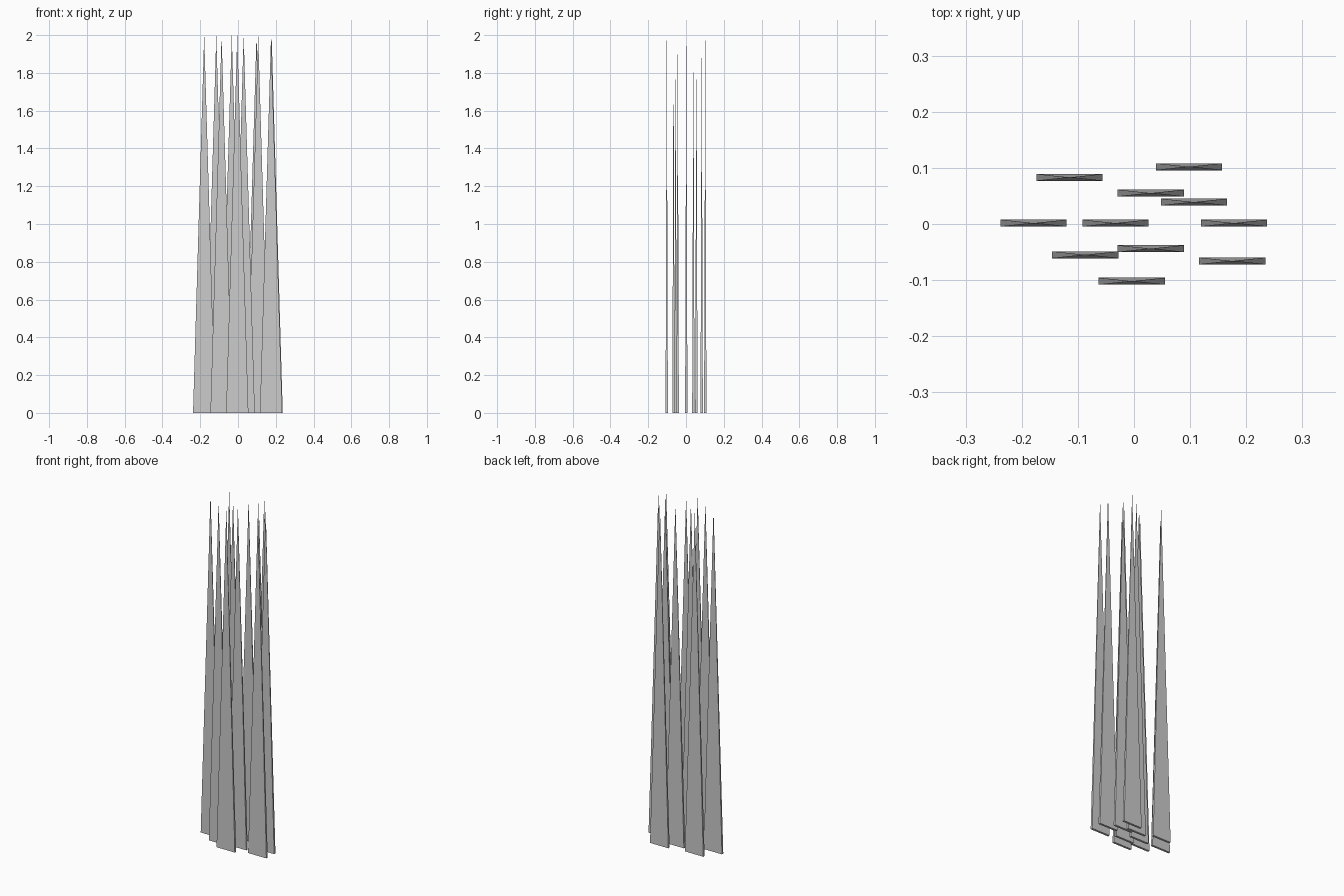
import bpy, bmesh

if "Cube" in bpy.data.objects:
    bpy.data.objects.remove(bpy.data.objects["Cube"])

WIDTH, DEPTH, HEIGHT = 0.118, 0.0125, 2.0

# Centre of every blade on the ground
SPOTS = [
    (0.098, 0.102), (-0.115, 0.083), (0.030, 0.055), (0.107, 0.039),
    (-0.179, 0.0015), (-0.033, 0.0015), (0.178, 0.0015),
    (-0.087, -0.055), (0.030, -0.044), (-0.004, -0.102), (0.175, -0.066),
]


def blade_mesh():
    # Tall, thin four-sided spike on a rectangular base
    bm = bmesh.new()
    w, d = WIDTH / 2, DEPTH / 2
    base = [bm.verts.new((x, y, 0)) for x, y in ((-w, -d), (w, -d), (w, d), (-w, d))]
    tip = bm.verts.new((0, 0, HEIGHT))
    bm.faces.new(base[::-1])
    for i in range(4):
        bm.faces.new((base[i], base[(i + 1) % 4], tip))
    mesh = bpy.data.meshes.new("grass_blade")
    bm.to_mesh(mesh)
    bm.free()
    return mesh


# Clump of identical blades
mesh = blade_mesh()
for i, (x, y) in enumerate(SPOTS, 1):
    blade = bpy.data.objects.new(f"grass_blade_{i}", mesh)
    blade.location = (x, y, 0)
    bpy.context.collection.objects.link(blade)
